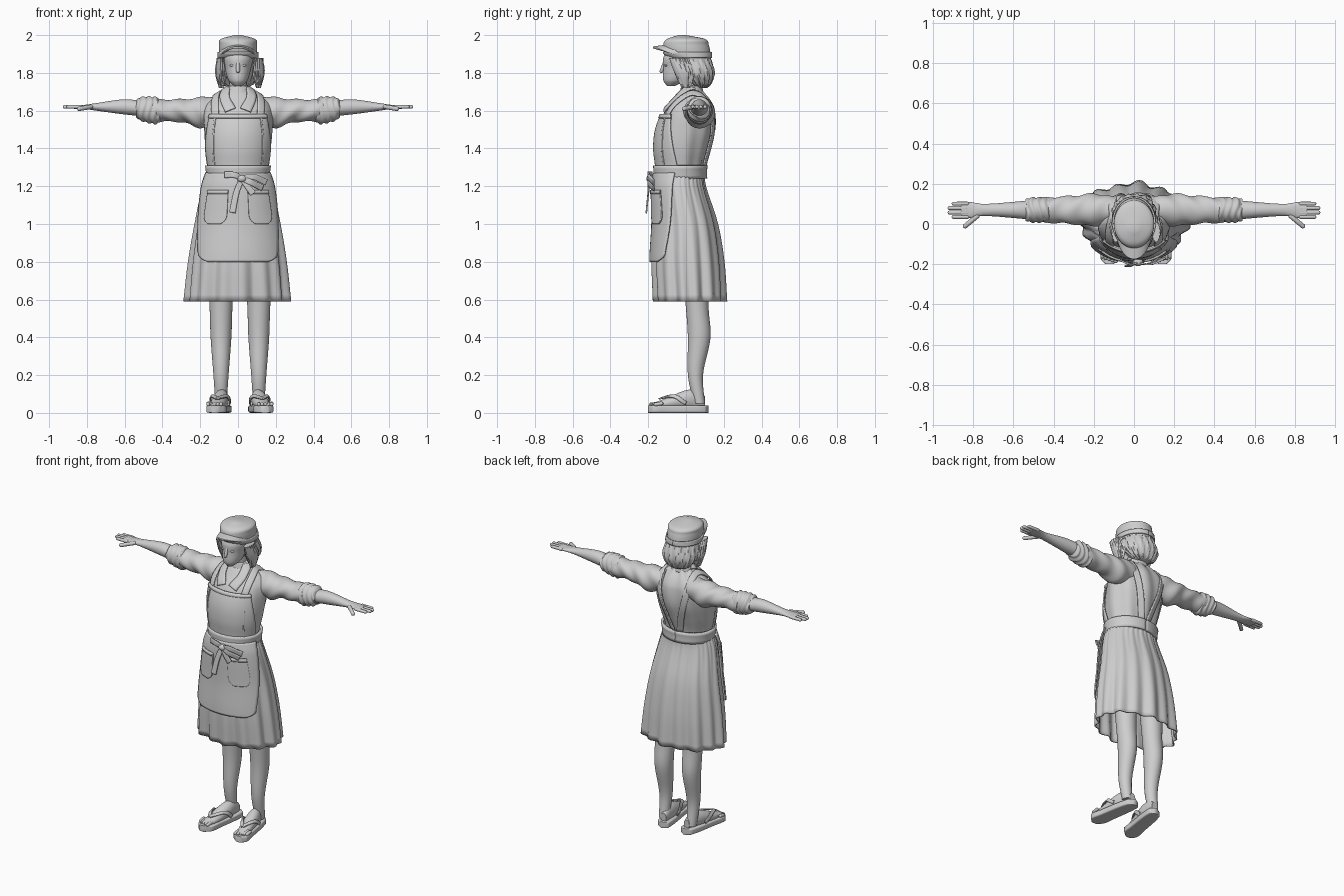
import bpy, bmesh
from math import sin, cos, pi, radians, exp
from mathutils import Vector
from mathutils.bvhtree import BVHTree

cube = bpy.data.objects.get("Cube")
if cube:
    bpy.data.objects.remove(cube)

grey = bpy.data.materials.new("plain grey")
grey.use_nodes = True
tone = (.62, .62, .62, 1)
grey.diffuse_color = tone
grey.node_tree.nodes["Principled BSDF"].inputs["Base Color"].default_value = tone


def finish(name, bm, mirror=False, shift=0, thick=0, sharp=50):
    """Turn a bmesh into a smooth-shaded object."""
    bmesh.ops.recalc_face_normals(bm, faces=bm.faces)
    mesh = bpy.data.meshes.new(name)
    bm.to_mesh(mesh)
    bm.free()
    mesh.materials.append(grey)
    for polygon in mesh.polygons:
        polygon.use_smooth = True
    mesh.set_sharp_from_angle(angle=radians(sharp))
    part = bpy.data.objects.new(name, mesh)
    part.location.x = shift
    bpy.context.collection.objects.link(part)
    if thick:
        modifier = part.modifiers.new("thickness", "SOLIDIFY")
        modifier.thickness = thick
        modifier.offset = 0
    if mirror:
        part.modifiers.new("mirror", "MIRROR")
    return part


def sample(rows, t):
    """Smooth interpolation of rows keyed on their first value."""
    last = len(rows) - 1
    t = max(rows[0][0], min(rows[last][0], t))
    i = max(k for k in range(last) if rows[k][0] <= t)

    def slope(k, column):
        before, after = rows[max(k - 1, 0)], rows[min(k + 1, last)]
        return (after[column] - before[column]) / (after[0] - before[0])

    start, end = rows[i], rows[i + 1]
    step = end[0] - start[0]
    s = (t - start[0]) / step
    r = 1 - s
    return [start[c] * (1 + 2 * s) * r * r + end[c] * s * s * (1 + 2 * r)
            + step * s * r * (slope(i, c) * r - slope(i + 1, c) * s)
            for c in range(1, len(start))]


def on_ring(rows, t, angle, grow=0, power=1):
    """Point on a profile; angle zero faces the front."""
    centre, wide, deep = sample(rows, t)
    side, front = [abs(w) ** power * (1 if w > 0 else -1) for w in (sin(angle), -cos(angle))]
    return (wide + grow) * side, centre + (deep + grow) * front


def loft(name, rows, axis="z", u=0, lean=0, n=48, steps=6, ripple=None, power=1, caps=True, **rest):
    """Skin of rings, each given as (position, centre, half width, half depth)."""
    bm = bmesh.new()
    rings = []
    stops = [p[0] + (q[0] - p[0]) * k / steps for p, q in zip(rows, rows[1:]) for k in range(steps)]
    for t in stops + [rows[-1][0]]:
        ring = []
        for k in range(n):
            angle = 2 * pi * k / n
            x, y = on_ring(rows, t, angle, ripple(angle, t) if ripple else 0, power)
            x += u + lean * t
            ring.append(bm.verts.new({"z": (x, y, t), "x": (t, x, y), "y": (x, t, y)}[axis]))
        rings.append(ring)
    for low, high in zip(rings, rings[1:]):
        for k in range(n):
            bm.faces.new((low[k], low[k - 1], high[k - 1], high[k]))
    if caps:
        bm.faces.new(rings[0])
        bm.faces.new(rings[-1])
    return finish(name, bm, **rest)


def capsule(name, start, end, radius, **rest):
    """Round-ended limb between two points."""
    start, end = Vector(start), Vector(end)
    turn = (end - start).to_track_quat("Z", "X")
    bm = bmesh.new()
    bmesh.ops.create_uvsphere(bm, u_segments=16, v_segments=12, radius=radius)
    for v in bm.verts:
        v.co = turn @ v.co + (end if v.co.z > radius / 9 else start)
    return finish(name, bm, **rest)


def blob(name, centre, radii, **rest):
    """Ellipsoid."""
    bm = bmesh.new()
    bmesh.ops.create_uvsphere(bm, u_segments=24, v_segments=16, radius=1)
    bmesh.ops.scale(bm, vec=radii, verts=bm.verts)
    bmesh.ops.translate(bm, vec=centre, verts=bm.verts)
    return finish(name, bm, **rest)


def sheet(name, place, nu=24, nv=24, thick=.008, **rest):
    """Thin cloth grid from place(u, v), both running from zero to one."""
    bm = bmesh.new()
    grid = [[bm.verts.new(place(i / nu, j / nv)) for i in range(nu + 1)] for j in range(nv + 1)]
    for low, high in zip(grid, grid[1:]):
        for i in range(nu):
            bm.faces.new((low[i], low[i + 1], high[i + 1], high[i]))
    return finish(name, bm, thick=thick, **rest)


def wrap(name, rows, low, high, span, grow, **rest):
    """Cloth lying on a profile; span(z) gives its middle and half angle in degrees."""
    def place(u, v):
        z = low + (high - low) * v
        middle, half = span(z)
        return (*on_ring(rows, z, radians(middle + half * (2 * u - 1)), grow), z)
    return sheet(name, place, **rest)


def ribbon(name, points, width, body=None, lift=.01, flare=0, **rest):
    """Strip along points, laid onto a body when one is given."""
    rows = [(i, *p) for i, p in enumerate(points)]
    tree = body and BVHTree.FromPolygons([v.co for v in body.data.vertices],
                                         [p.vertices for p in body.data.polygons])

    def place(u, v):
        t = v * (len(points) - 1)
        spot = Vector(sample(rows, t))
        along = Vector(sample(rows, t + .1)) - Vector(sample(rows, t - .1))
        normal = tree.find_nearest(spot)[1] if tree else Vector((0, -1, 0))
        spot += along.cross(normal).normalized() * (u - .5) * width * (1 + flare * v)
        if tree:
            spot, normal, *_ = tree.find_nearest(spot)
            spot += normal * lift
        return spot
    return sheet(name, place, nu=4, **rest)


# Blouse and collar
torso = [(1.22, -.03, .14, .12), (1.3, -.03, .15, .12), (1.4, -.02, .17, .14), (1.5, 0, .18, .15),
         (1.6, .02, .18, .13), (1.65, .03, .15, .1), (1.7, .03, .08, .06), (1.72, .03, .05, .04)]
blouse = loft("blouse", torso, n=64, ripple=lambda a, z: .003 * sin(9 * a + 8 * z) * (1 - cos(a)))
loft("collar_stand", [(1.69, .03, .07, .06), (1.73, .03, .06, .05)], caps=False, thick=.01)
ribbon("collar_flap", [(.05, .04, 1.72), (.07, -.05, 1.67), (.04, -.11, 1.6)], .045, blouse,
       flare=.3, mirror=True)

# Sleeves with rolled cuffs, all on one arm line
arm = dict(axis="x", u=.07, mirror=True)
loft("sleeve", [(.08, 1.61, .06, .07), (.2, 1.59, .08, .08), (.3, 1.6, .07, .06), (.46, 1.6, .06, .06)],
     steps=12, ripple=lambda a, x: .004 * sin(55 * x + 2 * sin(a) + 3 * cos(a)), **arm)
loft("rolled_cuff", [(.41, 1.6, .05, .05), (.43, 1.6, .06, .07), (.52, 1.61, .06, .06), (.54, 1.61, .05, .04)],
     steps=12, ripple=lambda a, x: .004 * sin(190 * x + 2 * sin(2 * a)), **arm)

# Forearms and hands
loft("forearm_and_palm", [(.5, 1.61, .05, .04), (.6, 1.62, .04, .04), (.75, 1.62, .03, .02),
                          (.82, 1.62, .04, .01), (.86, 1.62, .04, .01)], **arm)
for k, finger in enumerate(("index", "middle", "ring", "little")):
    y = .035 + k * .022
    capsule(finger + "_finger", (.83, y, 1.62), (.92 - .01 * (k - 1.5) ** 2, y, 1.62), .01, mirror=True)
capsule("thumb", (.78, .04, 1.62), (.84, -.01, 1.61), .012, mirror=True)

# Pleated skirt
skirt = [(.59, .02, .27, .18), (.8, .01, .25, .18), (1, 0, .22, .16), (1.2, -.03, .18, .13), (1.28, -.03, .15, .12)]


def pleats(angle, z):
    depth = (1.3 - z) / .7
    gathers = .003 * sin(34 * angle) * exp(-depth * 4)
    return gathers + depth * (.01 * sin(15 * angle) + .006 * sin(8 * angle + 2))


loft("skirt", skirt, n=180, ripple=pleats, caps=False, thick=.008, sharp=70)


# Apron, bib, pockets and shoulder straps
def apron_span(z):
    rounding = max(0, 1 - (z - .8) / .04) ** 2
    return 0, 50 + 60 * max(0, z - .8) - 14 * rounding


def bib_span(z):
    return 0, 50 + 120 * (1.58 - z)


wrap("apron_skirt", skirt, .8, 1.27, apron_span, .02, nv=40)
wrap("apron_bib", torso, 1.25, 1.58, bib_span, .01)
wrap("bib_hem", torso, 1.56, 1.58, bib_span, .015, nv=2)
for side, label in ((-1, "right"), (1, "left")):
    def pocket_span(z):
        return side * 31, 17 - 8 * max(0, 1 - (z - 1) / .06) ** 3
    wrap(label + "_pocket", skirt, 1, 1.18, pocket_span, .027)
    wrap(label + "_pocket_hem", skirt, 1.16, 1.18, pocket_span, .03, nv=2)
ribbon("shoulder_strap", [(.12, -.11, 1.57), (.12, -.04, 1.65), (.11, .05, 1.7), (.1, .13, 1.6),
                          (.06, .13, 1.45), (.02, .09, 1.3)], .04, blouse, mirror=True)
ribbon("bib_seam", [(.12, -.11, 1.57), (.11, -.1, 1.3)], .01, blouse, lift=.015, thick=.004, mirror=True)

# Waistband and front bow
wrap("waistband", torso, 1.24, 1.31, lambda z: (0, 180), .016, nu=64, nv=4, thick=.015)
knot = Vector((.02, -.19, 1.24))
blob("bow_knot", knot, (.025, .02, .02))
for label, middle, end in (("upper_bow_loop", (.06, -.01, .01), (.13, .02, -.02)),
                           ("lower_bow_loop", (.05, -.01, -.02), (.11, .02, -.05)),
                           ("right_bow_loop", (-.04, -.01, .02), (-.09, .01, .02)),
                           ("long_bow_tail", (-.03, -.01, -.08), (-.05, -.02, -.18)),
                           ("short_bow_tail", (.03, -.01, -.04), (.06, -.01, -.08))):
    ribbon(label, [knot, knot + Vector(middle), knot + Vector(end)], .028, flare=.2)

# Legs, feet and sandals
stance = dict(u=.1, mirror=True, shift=.01)
loft("leg", [(.05, .07, .03, .03), (.2, .05, .04, .04), (.4, .07, .055, .06), (.55, .06, .06, .06),
             (.75, .05, .07, .07)], **stance)
foot = loft("foot", [(-.18, .04, .03, .01), (-.1, .05, .04, .03), (0, .07, .04, .05), (.06, .07, .03, .05),
                     (.1, .06, .02, .03)], "y", lean=-.16, **stance)
loft("sandal_sole", [(-.2, .02, .02, .02), (-.17, .02, .05, .02), (-.1, .02, .05, .02), (.1, .02, .04, .02),
                     (.12, .02, .01, .02)], "y", lean=-.16, power=.35, **stance)
for label, x in (("outer", .15), ("inner", .07)):
    ribbon(label + "_sandal_strap", [(.12, -.14, .08), (x, -.07, .09), (x, 0, .05)], .02, foot,
           mirror=True, shift=.01)
for k in range(5):
    x = .1 + k * .017
    capsule("toe", (x, -.13, .05), (x, k * .006 - .185, .045), .01, mirror=True, shift=.01)

# Head, neck and face
capsule("neck", (0, .03, 1.68), (0, 0, 1.8), .045)
loft("head", [(1.73, -.08, .02, .02), (1.76, -.06, .05, .06), (1.83, -.03, .07, .09), (1.88, -.02, .08, .1),
              (1.94, -.01, .07, .08)])
capsule("nose", (0, -.11, 1.86), (0, -.13, 1.81), .01)
blob("eye", (.03, -.105, 1.84), (.015, .01, .007), mirror=True)
blob("lips", (0, -.1, 1.77), (.02, .015, .008))


# Wavy bobbed hair
def strands(angle, z):
    return .003 * sin(16 * angle + 30 * z) + .002 * sin(31 * angle - 40 * z)


loft("back_hair", [(1.72, .08, .04, .03), (1.74, .08, .08, .05), (1.8, .06, .11, .09), (1.9, .02, .09, .1)],
     n=96, ripple=strands)
loft("side_hair", [(1.72, 0, .01, .02), (1.8, -.01, .03, .05), (1.88, -.04, .02, .05)],
     u=.1, ripple=strands, mirror=True, shift=.01)

# Peaked cap
cap = [(1.87, .03, .1, .1), (1.9, .01, .1, .12), (1.95, 0, .1, .12), (1.98, 0, .09, .1), (2, -.02, .02, .02)]
loft("cap_crown", cap)
wrap("cap_band", cap, 1.88, 1.91, lambda z: (0, 180), .004, nu=64, nv=4)


def visor(u, v):
    angle = 2.5 * (u - .5)
    drop = .06 * (1 - cos(angle))
    return .1 * sin(angle) * (1 - v / 9), -cos(angle) * (.1 + .075 * v), 1.945 - .01 * v - drop


sheet("cap_visor", visor, thick=.01)
